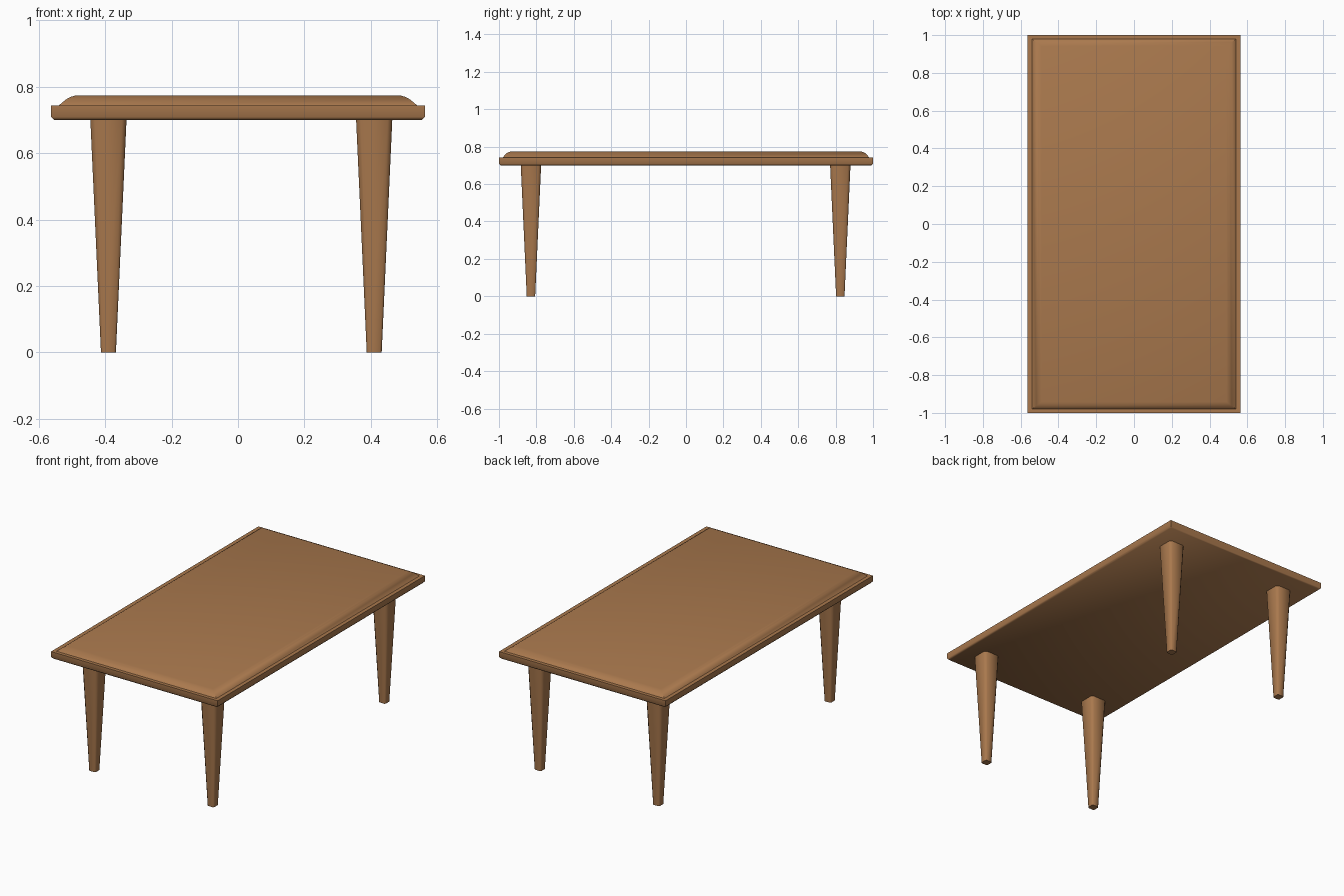
import bpy, bmesh

if "Cube" in bpy.data.objects:
    bpy.data.objects.remove(bpy.data.objects["Cube"])

wood = bpy.data.materials.new("brown wood")
wood.diffuse_color = (0.40, 0.19, 0.075, 1)
wood.use_nodes = True
wood.node_tree.nodes["Principled BSDF"].inputs["Base Color"].default_value = wood.diffuse_color


def loft(name, rings, angle):
    """Skin a stack of equal-length point rings and cap both ends."""
    bm = bmesh.new()
    loops = [[bm.verts.new(p) for p in ring] for ring in rings]
    n = len(loops[0])
    for a, b in zip(loops, loops[1:]):
        for i in range(n):
            j = (i + 1) % n
            bm.faces.new((a[i], a[j], b[j], b[i]))
    bm.faces.new(loops[0][::-1])
    bm.faces.new(loops[-1])
    bmesh.ops.recalc_face_normals(bm, faces=bm.faces)
    me = bpy.data.meshes.new(name)
    bm.to_mesh(me)
    bm.free()
    me.materials.append(wood)
    ob = bpy.data.objects.new(name, me)
    bpy.context.collection.objects.link(ob)
    bpy.ops.object.select_all(action='DESELECT')
    ob.select_set(True)
    bpy.context.view_layer.objects.active = ob
    bpy.ops.object.shade_smooth_by_angle(angle=angle)
    return ob


def rect(hx, hy, z):
    return [(-hx, -hy, z), (hx, -hy, z), (hx, hy, z), (-hx, hy, z)]


def chamfered(cx, cy, h, c, z):
    k = h - c
    pts = [(-k, -h), (k, -h), (h, -k), (h, k), (k, h), (-k, h), (-h, k), (-h, -k)]
    return [(cx + x, cy + y, z) for x, y in pts]


# Tabletop slab with eased lower edge
loft("tabletop_slab", [rect(0.553, 0.991, 0.699), rect(0.5625, 1.0, 0.709),
                       rect(0.5625, 1.0, 0.743)], 0.9)

# Raised panel with rounded border
loft("tabletop_panel", [rect(0.541, 0.980, 0.742), rect(0.517, 0.963, 0.762),
                        rect(0.504, 0.952, 0.769), rect(0.490, 0.941, 0.773)], 0.8)

# Tapered legs with chamfered corners
for side, cx in (("left", -0.39), ("right", 0.41)):
    for end, cy in (("front", -0.829), ("back", 0.825)):
        loft(f"{end}_{side}_leg", [chamfered(cx, cy, 0.0225, 0.006, 0.0),
                                   chamfered(cx, cy, 0.0545, 0.014, 0.702)], 0.9)
